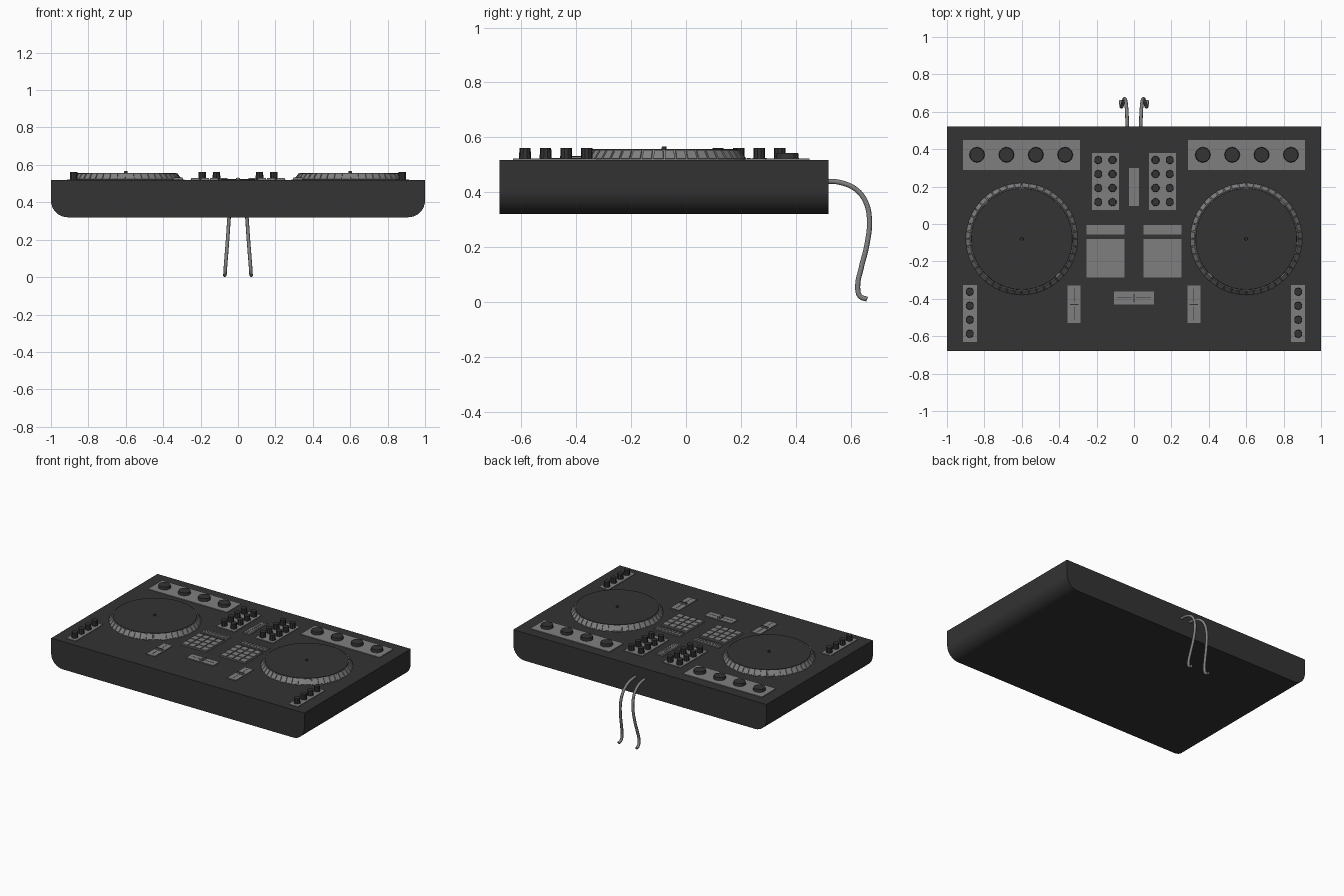
import bpy, bmesh, math
from mathutils import Matrix, Vector

if "Cube" in bpy.data.objects:
    bpy.data.objects.remove(bpy.data.objects["Cube"])

TOP = 0.518


def material(name, v):
    m = bpy.data.materials.new(name)
    m.diffuse_color = (v, v, v, 1)
    m.use_nodes = True
    m.node_tree.nodes["Principled BSDF"].inputs["Base Color"].default_value = m.diffuse_color
    return m


DARK = material("charcoal", 0.033)
GREY = material("mid grey", 0.212)


def finish(name, bm, mat, smooth=False):
    bmesh.ops.recalc_face_normals(bm, faces=bm.faces)
    me = bpy.data.meshes.new(name)
    bm.to_mesh(me)
    bm.free()
    me.materials.append(mat)
    ob = bpy.data.objects.new(name, me)
    bpy.context.collection.objects.link(ob)
    if smooth:
        bpy.ops.object.select_all(action='DESELECT')
        ob.select_set(True)
        bpy.context.view_layer.objects.active = ob
        bpy.ops.object.shade_smooth_by_angle(angle=math.radians(30))
    return ob


def add_box(bm, x0, x1, y0, y1, z0, z1):
    mat = Matrix.Translation(((x0 + x1) / 2, (y0 + y1) / 2, (z0 + z1) / 2))
    mat = mat @ Matrix.Diagonal((x1 - x0, y1 - y0, z1 - z0, 1))
    return bmesh.ops.create_cube(bm, size=1, matrix=mat)['verts']


def add_cyl(bm, x, y, z0, z1, r0, r1, sides):
    bmesh.ops.create_cone(bm, cap_ends=True, segments=sides, radius1=r0, radius2=r1, depth=z1 - z0,
                          matrix=Matrix.Translation((x, y, (z0 + z1) / 2)))


def boxes(name, items, mat):
    bm = bmesh.new()
    for b in items:
        add_box(bm, *b)
    return finish(name, bm, mat)


def knobs(name, spots, r, z1, sides):
    bm = bmesh.new()
    for x, y in spots:
        add_cyl(bm, x, y, TOP, z1, r, r * 0.93, sides)
    return finish(name, bm, DARK)


def flip(s, x0, x1):
    return (x0, x1) if s > 0 else (-x1, -x0)


# Body with rounded lower side edges
bm = bmesh.new()
add_box(bm, -1, 1, -0.68, 0.52, 0.32, TOP)
edges = [e for e in bm.edges if all(v.co.z < 0.4 for v in e.verts)
         and abs(e.verts[0].co.x - e.verts[1].co.x) < 0.01]
bmesh.ops.bevel(bm, geom=edges, offset=0.09, segments=8, profile=0.5, affect='EDGES')
finish("body", bm, DARK, True)

PZ = TOP + 0.005   # top of the thin panels
for s, side in ((-1, "left"), (1, "right")):
    # Jog wheel: ridged tapered ring, dark plate, spindle
    cx, cy = 0.6 * s, -0.08
    bm = bmesh.new()
    add_cyl(bm, cx, cy, TOP, 0.553, 0.297, 0.272, 44)
    walls = [f for f in bm.faces if len(f.verts) == 4]
    bmesh.ops.inset_individual(bm, faces=walls, thickness=0.004, depth=0)
    bmesh.ops.inset_individual(bm, faces=walls, thickness=0.001, depth=0.005)
    finish(side + "_jog_ring", bm, GREY)
    bm = bmesh.new()
    add_cyl(bm, cx, cy, 0.55, 0.557, 0.272, 0.27, 64)
    add_cyl(bm, cx, cy, 0.557, 0.567, 0.009, 0.008, 12)
    finish(side + "_jog_plate", bm, DARK)

    # Flat panels under the controls
    plates = {"effects_panel": (0.29, 0.915, 0.29, 0.45), "mixer_panel": (0.08, 0.225, 0.075, 0.38),
              "edge_panel": (0.84, 0.915, -0.63, -0.325), "tempo_panel": (0.285, 0.355, -0.53, -0.33),
              "pad_panel": (0.05, 0.255, -0.285, -0.08), "button_panel": (0.05, 0.255, -0.055, -0.005)}
    for n, (x0, x1, y0, y1) in plates.items():
        boxes(side + "_" + n, [(*flip(s, x0, x1), y0, y1, TOP - 0.01, PZ)], GREY)

    # Knobs
    knobs(side + "_effects_knobs", [(s * (0.368 + 0.157 * i), 0.37) for i in range(4)], 0.042, 0.543, 12)
    knobs(side + "_mixer_knobs", [(s * x, 0.117 + 0.075 * j) for x in (0.115, 0.191) for j in range(4)],
          0.022, 0.561, 10)
    knobs(side + "_edge_knobs", [(s * 0.878, -0.587 + 0.075 * j) for j in range(4)], 0.022, 0.561, 10)

    # Performance pads and small buttons
    boxes(side + "_pads", [(*flip(s, 0.056 + 0.05 * i, 0.099 + 0.05 * i), -0.279 + 0.05 * j,
                            -0.236 + 0.05 * j, PZ, PZ + 0.006) for i in range(4) for j in range(4)], GREY)
    boxes(side + "_buttons", [(*flip(s, 0.055 + 0.025 * i, 0.075 + 0.025 * i), y, y + 0.016, PZ, PZ + 0.003)
                              for i in range(8) for y in (-0.05, -0.026)], GREY)

    # Tempo fader: slot, cap and cap line
    boxes(side + "_tempo_slot", [(*flip(s, 0.319, 0.321), -0.515, -0.345, PZ - 0.002, PZ + 0.001)], DARK)
    boxes(side + "_tempo_cap", [(*flip(s, 0.295, 0.345), -0.44, -0.42, PZ, PZ + 0.008)], GREY)
    boxes(side + "_tempo_cap_line", [(*flip(s, 0.297, 0.343), -0.433, -0.427, PZ, PZ + 0.0095)], DARK)

    # Cable hanging from the rear
    path = [(0.036, 0.50, 0.44), (0.037, 0.56, 0.436), (0.04, 0.62, 0.41), (0.044, 0.655, 0.365),
            (0.049, 0.669, 0.30), (0.055, 0.66, 0.21), (0.062, 0.638, 0.12), (0.067, 0.626, 0.055),
            (0.069, 0.635, 0.02), (0.071, 0.66, 0.01)]
    cu = bpy.data.curves.new(side + "_cable", 'CURVE')
    cu.dimensions = '3D'
    cu.bevel_depth = 0.0095
    cu.bevel_resolution = 3
    cu.use_fill_caps = True
    sp = cu.splines.new('BEZIER')
    sp.bezier_points.add(len(path) - 1)
    for p, (x, y, z) in zip(sp.bezier_points, path):
        p.co = (s * x, y, z)
        p.handle_left_type = p.handle_right_type = 'AUTO'
    sp.resolution_u = 4
    cu.materials.append(GREY)
    bpy.context.collection.objects.link(bpy.data.objects.new(side + "_cable", cu))

# Level meter in the centre
boxes("meter_panel", [(-0.028, 0.026, 0.095, 0.30, TOP - 0.01, PZ)], GREY)
boxes("meter_segments", [(x, x + 0.018, 0.102 + 0.02 * j, 0.116 + 0.02 * j, PZ, PZ + 0.002)
                         for x in (-0.022, 0.002) for j in range(10)], GREY)

# Crossfader
boxes("crossfader_panel", [(-0.108, 0.106, -0.43, -0.36, TOP - 0.01, PZ)], GREY)
boxes("crossfader_slot", [(-0.09, 0.09, -0.396, -0.394, PZ - 0.002, PZ + 0.001)], DARK)
boxes("crossfader_cap", [(-0.01, 0.01, -0.418, -0.372, PZ, PZ + 0.008)], GREY)
boxes("crossfader_cap_line", [(-0.002, 0.002, -0.416, -0.374, PZ, PZ + 0.0095)], DARK)
